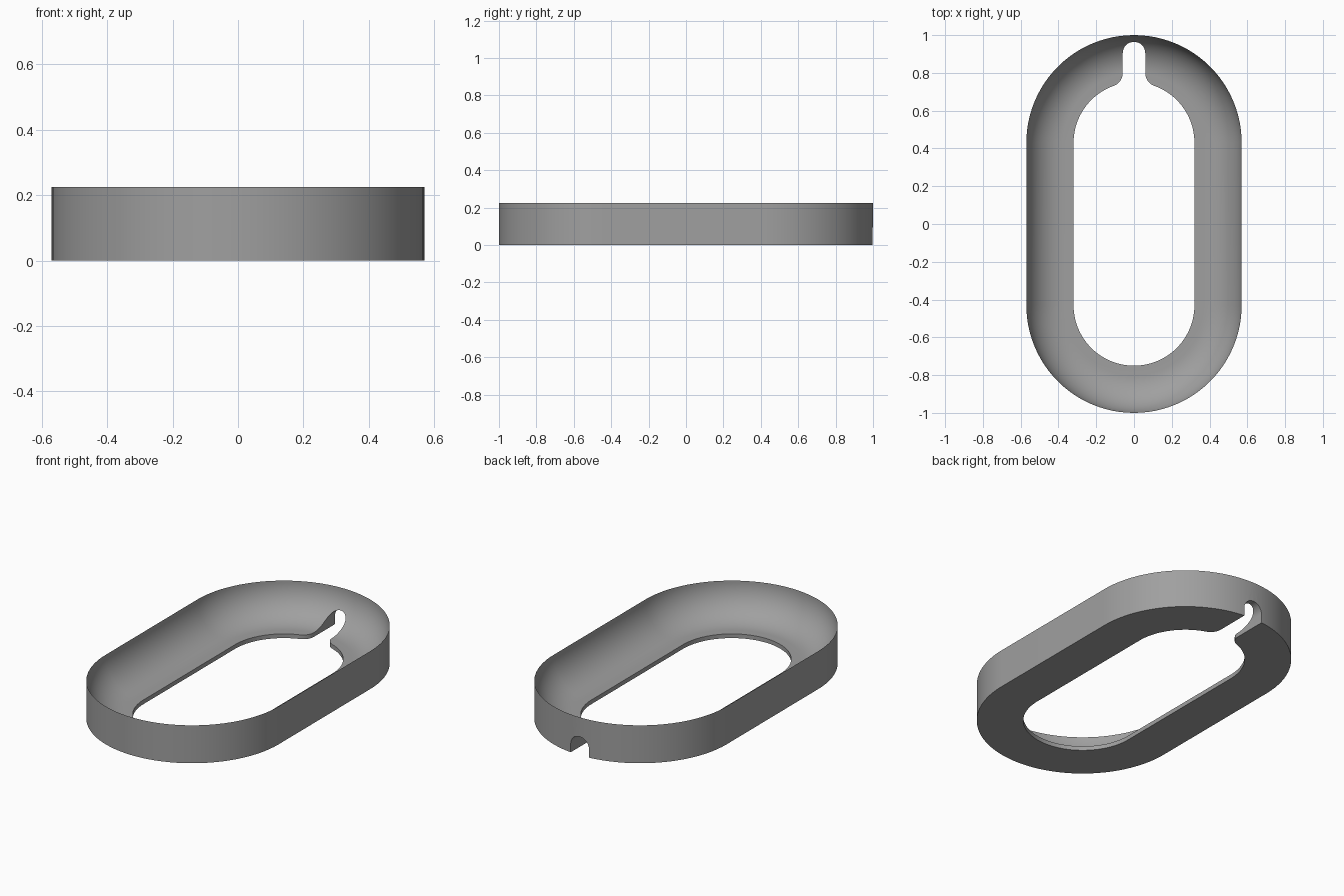
import bpy, bmesh
from math import sin, cos, pi, atan2, sqrt

cube = bpy.data.objects.get("Cube")
if cube:
    bpy.data.objects.remove(cube)

STRAIGHT, INNER, OUTER = 0.43, 0.32, 0.57   # half straight length and radii
HEIGHT, LIP, BOWL = 0.225, 0.025, 0.2       # rim height, lip height, bowl radius
SLOT, SPRING, FILLET = 0.06, 0.05, 0.07     # slot half width, arch spring, mouth rounding


def make_object(name, bm):
    bmesh.ops.recalc_face_normals(bm, faces=bm.faces)
    mesh = bpy.data.meshes.new(name)
    bm.to_mesh(mesh)
    bm.free()
    obj = bpy.data.objects.new(name, mesh)
    bpy.context.collection.objects.link(obj)
    return obj


def prism(name, outline, offset):
    bm = bmesh.new()
    face = bm.faces.new([bm.verts.new(p) for p in outline])
    new = bmesh.ops.extrude_face_region(bm, geom=[face])["geom"]
    bmesh.ops.translate(bm, vec=offset, verts=[v for v in new if isinstance(v, bmesh.types.BMVert)])
    obj = make_object(name, bm)
    obj.hide_render = True
    return obj


# Ring: cross-section with a concave bowl, swept round a stadium path
profile = [(OUTER, 0), (INNER, 0), (INNER, LIP)]
for i in range(21):
    a = i / 20 * pi / 2
    profile.append((OUTER - BOWL + BOWL * sin(a), HEIGHT - BOWL * cos(a)))

bm = bmesh.new()
N = 48
rings = []
for end in (0, 1):
    for i in range(N + 1):
        a = end * pi + pi * i / N
        cy = -STRAIGHT if end else STRAIGHT
        rings.append([bm.verts.new((r * cos(a), cy + r * sin(a), z)) for r, z in profile])
for k, ring in enumerate(rings):
    after = rings[(k + 1) % len(rings)]
    for j in range(len(profile)):
        m = (j + 1) % len(profile)
        bm.faces.new((ring[j], ring[m], after[m], after[j]))
ring_body = make_object("oval_ring", bm)

# Arched tunnel through the back wall
arch = [(SLOT, 0.76, -0.1)]
for i in range(25):
    a = pi * i / 24
    arch.append((SLOT * cos(a), 0.76, SPRING + SLOT * sin(a)))
arch.append((-SLOT, 0.76, -0.1))
tunnel = prism("slot_cutter", arch, (0, 0.4, 0))

# Rounded mouth where the slot meets the opening
fx = SLOT + FILLET
fy = STRAIGHT + sqrt((INNER + FILLET) ** 2 - fx ** 2)
stop = atan2(fy - STRAIGHT, fx)
right = [(fx - FILLET * cos(stop * i / 12), fy - FILLET * sin(stop * i / 12)) for i in range(13)]
right.append((0.09, 0.6))
mouth_outline = [(x, y, -0.1) for x, y in right] + [(-x, y, -0.1) for x, y in reversed(right)]
mouth = prism("mouth_cutter", mouth_outline, (0, 0, 0.5))

# Cut the slot, then shade smoothly with crisp edges
bpy.ops.object.select_all(action='DESELECT')
bpy.context.view_layer.objects.active = ring_body
ring_body.select_set(True)
for cutter in (tunnel, mouth):
    mod = ring_body.modifiers.new(cutter.name, 'BOOLEAN')
    mod.operation = 'DIFFERENCE'
    mod.solver = 'EXACT'
    mod.object = cutter
    bpy.ops.object.modifier_apply(modifier=mod.name)
    bpy.data.objects.remove(cutter)
bpy.ops.object.shade_smooth_by_angle(angle=pi / 6)

# Plain grey finish
grey = bpy.data.materials.new("mid_grey")
grey.use_nodes = True
colour = (0.35, 0.35, 0.35, 1)
grey.diffuse_color = colour
grey.node_tree.nodes["Principled BSDF"].inputs["Base Color"].default_value = colour
ring_body.data.materials.clear()
ring_body.data.materials.append(grey)
